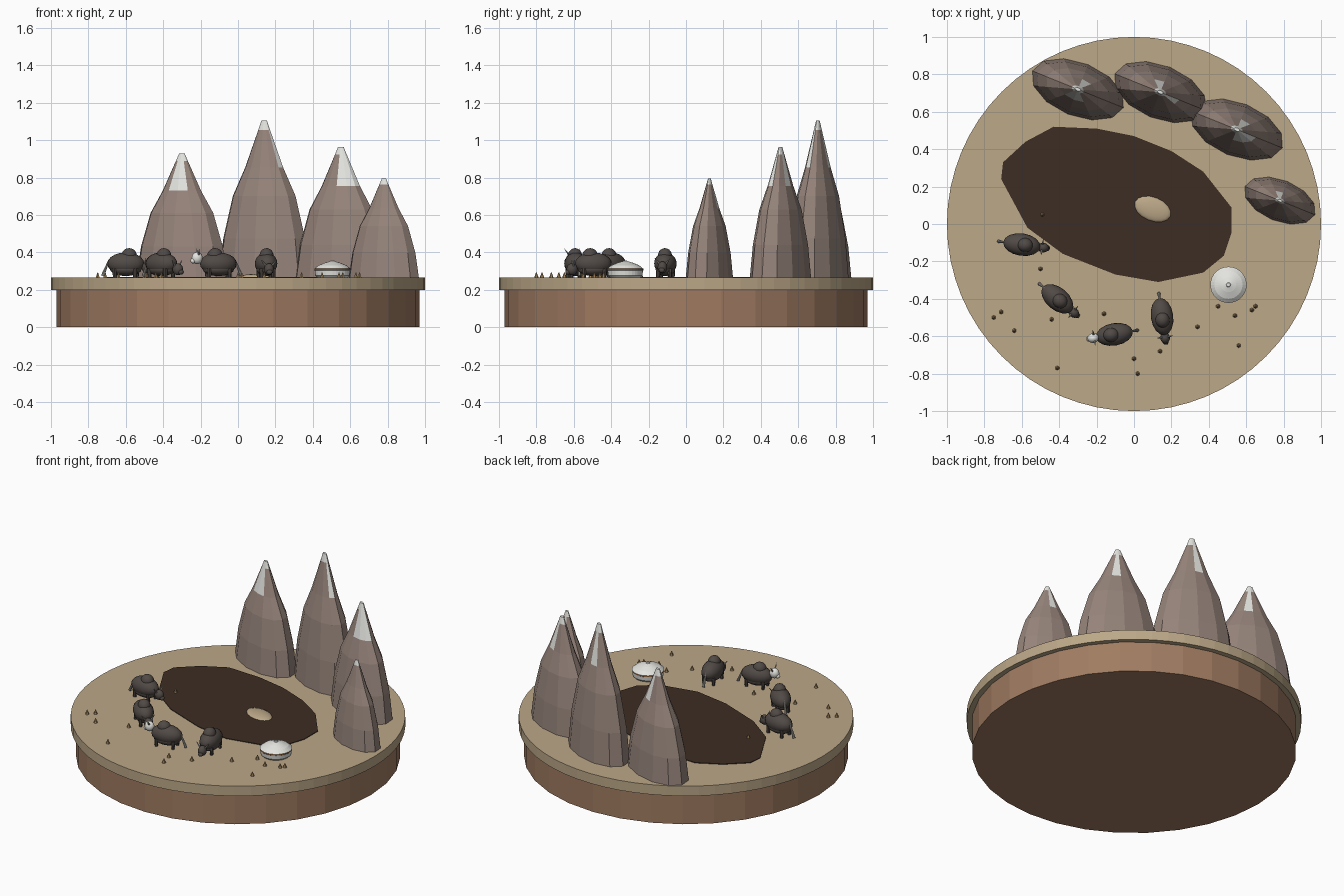
import bpy, bmesh, math
from mathutils import Matrix, Vector

cube = bpy.data.objects.get("Cube")
if cube:
    bpy.data.objects.remove(cube)


def material(name, hex_code):
    rgb = [int(hex_code[i:i + 2], 16) / 255 for i in (0, 2, 4)]
    col = [c / 12.92 if c < 0.04045 else ((c + 0.055) / 1.055) ** 2.4 for c in rgb] + [1]
    m = bpy.data.materials.new(name)
    m.use_nodes = True
    m.diffuse_color = col
    m.node_tree.nodes["Principled BSDF"].inputs["Base Color"].default_value = col
    return m


earth = material("brown earth", "A17C62")
steppe = material("dry grass", "BCA888")
water = material("dark water", "3D2D23")
rock = material("grey rock", "95837A")
snow = material("snow white", "E4E4E0")
fur = material("dark fur", "514A46")
horn = material("pale horn", "A8A69F")
tuft_mat = material("tuft tan", "A88A62")
band_mat = material("band brown", "9A6A40")


def finish(name, bm, mats, smooth=False):
    bmesh.ops.recalc_face_normals(bm, faces=bm.faces)
    for f in bm.faces:
        f.smooth = smooth
    me = bpy.data.meshes.new(name)
    bm.to_mesh(me)
    bm.free()
    ob = bpy.data.objects.new(name, me)
    for m in mats:
        me.materials.append(m)
    bpy.context.collection.objects.link(ob)
    return ob


def lathe(name, profile, sides, mats, matrix=Matrix(), rule=None, smooth=False):
    """Rings of (radius, height); rule(face index, band) picks the material."""
    bm = bmesh.new()
    rings = [[bm.verts.new((r * math.cos(math.tau * k / sides),
                            r * math.sin(math.tau * k / sides), z))
              for k in range(sides)] for r, z in profile]
    for band in range(len(rings) - 1):
        lo, hi = rings[band], rings[band + 1]
        for k in range(sides):
            n = (k + 1) % sides
            f = bm.faces.new((lo[k], lo[n], hi[n], hi[k]))
            f.material_index = rule(k, band) if rule else 0
    bm.faces.new(rings[0][::-1])
    top = bm.faces.new(rings[-1])
    top.material_index = rule(0, len(rings) - 1) if rule else 0
    bm.transform(matrix)
    return finish(name, bm, mats, smooth)


def ball(name, centre, size, mat, matrix=Matrix()):
    bm = bmesh.new()
    bmesh.ops.create_uvsphere(bm, u_segments=16, v_segments=10, radius=1)
    bm.transform(matrix @ Matrix.Translation(centre) @ Matrix.Diagonal((*size, 1)))
    return finish(name, bm, [mat], True)


def rod(name, a, b, r1, r2, mat, matrix=Matrix(), sides=8):
    a, b = Vector(a), Vector(b)
    bm = bmesh.new()
    bmesh.ops.create_cone(bm, cap_ends=True, segments=sides, radius1=r1,
                          radius2=r2, depth=(b - a).length)
    turn = (b - a).to_track_quat("Z", "Y").to_matrix().to_4x4()
    bm.transform(matrix @ Matrix.Translation((a + b) / 2) @ turn)
    return finish(name, bm, [mat])


GROUND = 0.265
TILT = Matrix.Rotation(math.radians(-22), 4, "Z")

# Ground
lathe("earth_base", [(0.97, 0), (0.97, 0.2)], 32, [earth])
lathe("steppe_disc", [(1, 0.2), (1, GROUND)], 64, [steppe])

# Lake plate and island
shore = [(-.43, .52), (-.2, .51), (0, .47), (.2, .39), (.37, .28), (.52, .09),
         (.52, -.05), (.48, -.17), (.37, -.26), (.13, -.31), (-.1, -.27),
         (-.38, -.16), (-.57, -.02), (-.71, .24), (-.7, .33), (-.58, .44)]
bm = bmesh.new()
face = bm.faces.new([bm.verts.new((x, y, GROUND - 0.002)) for x, y in shore])
up = bmesh.ops.extrude_face_region(bm, geom=[face])["geom"]
bmesh.ops.translate(bm, vec=(0, 0, 0.006),
                    verts=[v for v in up if isinstance(v, bmesh.types.BMVert)])
finish("lake", bm, [water])
ball("island", (0, 0, 0), (0.105, 0.065, 0.02), steppe,
     Matrix.Translation((0.1, 0.08, GROUND)) @ TILT)

# Mountains: peak position, top height, size, snowy facets
mountains = [(-.30, .72, .93, 1, (8, 9, 2)), (.14, .705, 1.105, 1, (11, 3)),
             (.55, .505, .965, 1, (9, 10, 11, 2)), (.78, .125, .795, .77, (3,))]
for i, (x, y, top, size, snowy) in enumerate(mountains, 1):
    place = (Matrix.Translation((x, y, GROUND)) @ TILT
             @ Matrix.Diagonal((0.262 * size, 0.143 * size, top - GROUND, 1)))
    lathe(f"mountain_{i}", [(1, 0), (.9, .25), (.69, .52), (.42, .7), (.13, .94), (.06, 1)],
          12, [rock, snow], place,
          lambda k, band: int(band > 3 or (band == 3 and k in snowy)))

# Round tent with brown bands
tent = Matrix.Translation((0.505, -0.325, GROUND))
lathe("tent", [(.08, 0), (.092, .012), (.095, .038), (.097, .04), (.097, .048),
               (.094, .05), (.075, .066), (.04, .08), (.012, .088)],
      32, [snow, band_mat], tent, lambda k, band: int(band == 3))
rod("tent_crown", (0, 0, .086), (0, 0, .091), .014, .01, snow, tent, 12)


# Grazing animals: position, heading, head height, head colour
def animal(i, x, y, heading, head_z, head_mat):
    place = Matrix.Translation((x, y, GROUND)) @ Matrix.Rotation(math.radians(heading), 4, "Z")
    tag = f"animal_{i}_"
    ball(tag + "body", (0, 0, .075), (.1, .06, .06), fur, place)
    ball(tag + "coat_skirt", (0, 0, .045), (.085, .052, .036), fur, place)
    ball(tag + "hump", (.018, 0, .118), (.042, .038, .04), fur, place)
    ball(tag + "head", (.115, 0, head_z), (.03, .026, .032), head_mat, place)
    ball(tag + "muzzle", (.137, 0, head_z - .015), (.015, .016, .014), head_mat, place)
    rod(tag + "tail", (-.09, 0, .095), (-.125, 0, .01), .004, .009, horn, place)
    for side, word in ((1, "left"), (-1, "right")):
        rod(f"{tag}{word}_horn", (.11, side * .018, head_z + .02),
            (.11, side * .042, head_z + .05), .006, .001, horn, place)
        for fx, end in ((.055, "front"), (-.055, "back")):
            rod(f"{tag}{word}_{end}_leg", (fx, side * .032, 0), (fx, side * .032, .05),
                .01, .013, fur, place)


animal(1, -.60, -.11, -8, .055, fur)
animal(2, -.41, -.40, -40, .045, fur)
animal(3, -.105, -.59, 190, .105, snow)
animal(4, .15, -.495, -82, .045, fur)

# Grass tufts
tufts = [(-.75, -.5), (-.71, -.47), (-.64, -.57), (-.44, -.51), (-.5, -.24), (-.49, .05),
         (-.41, -.77), (-.16, -.48), (0, -.72), (.02, -.8), (.14, -.68), (.34, -.55),
         (.45, -.44), (.54, -.49), (.63, -.46), (.65, -.44), (.56, -.65)]
for i, (x, y) in enumerate(tufts, 1):
    rod(f"grass_tuft_{i}", (x, y, GROUND), (x, y, GROUND + .028), .012, .002, tuft_mat, sides=6)
